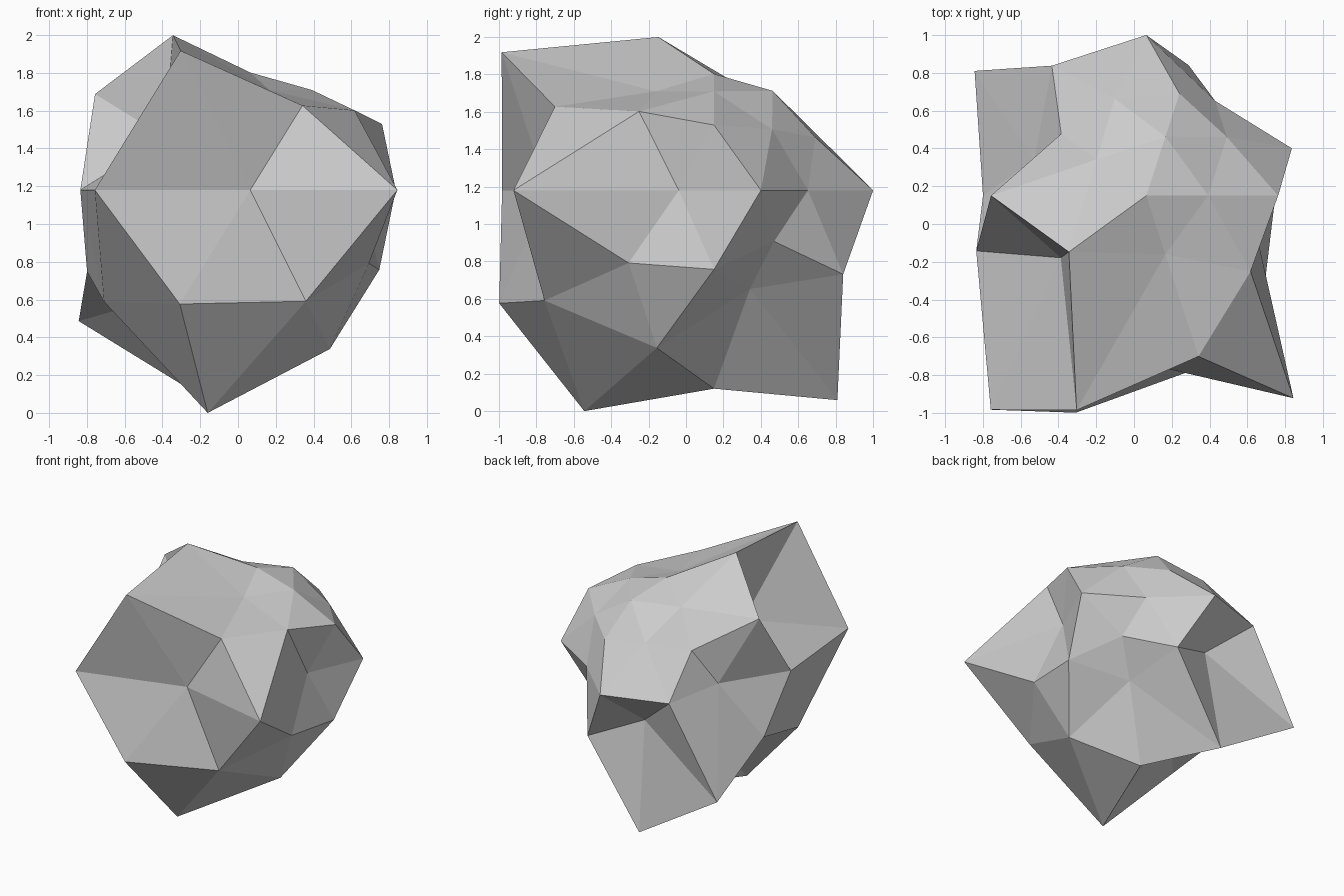
import bpy
import bmesh
from math import atan2, degrees
from mathutils import Vector

# Remove the default cube
cube = bpy.data.objects.get("Cube")
if cube:
    bpy.data.objects.remove(cube, do_unlink=True)

CENTRE = Vector((0.065, 0.15, 1.18))

# Rock reach per ring: (unit height, first angle, distances counter-clockwise)
RINGS = [
    (1.0, 0, [0.622]),
    (0.851, 0, [0.622, 0.625, 0.62, 0.963, 0.622]),
    (0.526, 36, [0.62, 0.635, 0.966, 1.403, 0.802]),
    (0.447, 0, [0.78, 0.635, 0.622, 0.625, 1.0]),
    (0.0, 18, [0.81, 0.62, 0.85, 0.85, 0.622, 0.946, 1.4, 0.89, 1.325, 0.61]),
    (-0.447, 36, [0.61, 0.62, 0.966, 1.35, 0.868]),
    (-0.526, 0, [0.803, 0.853, 1.32, 1.125, 1.12]),
    (-0.851, 36, [0.62, 1.318, 0.62, 1.387, 0.99]),
    (-1.0, 0, [1.06]),
]


def reach(direction):
    """Distance from the centre to the rock surface along a vertex direction."""
    _, start, dists = min(RINGS, key=lambda ring: abs(ring[0] - direction.z))
    angle = degrees(atan2(direction.y, direction.x))
    step = 360 / len(dists)
    return dists[round((angle - start) / step) % len(dists)]


# Stone material
stone = bpy.data.materials.new("stone_grey")
stone.use_nodes = True
grey = (0.6, 0.6, 0.6, 1.0)
stone.diffuse_color = grey
stone.node_tree.nodes["Principled BSDF"].inputs["Base Color"].default_value = grey

# Faceted rock: an icosphere pushed in and out along its radii
bm = bmesh.new()
bmesh.ops.create_icosphere(bm, subdivisions=2, radius=1)
for vert in bm.verts:
    direction = vert.co.normalized()
    vert.co = CENTRE + direction * reach(direction)
bmesh.ops.recalc_face_normals(bm, faces=bm.faces)
for face in bm.faces:
    face.smooth = False

mesh = bpy.data.meshes.new("rock")
bm.to_mesh(mesh)
bm.free()
mesh.materials.append(stone)
bpy.context.collection.objects.link(bpy.data.objects.new("rock", mesh))
